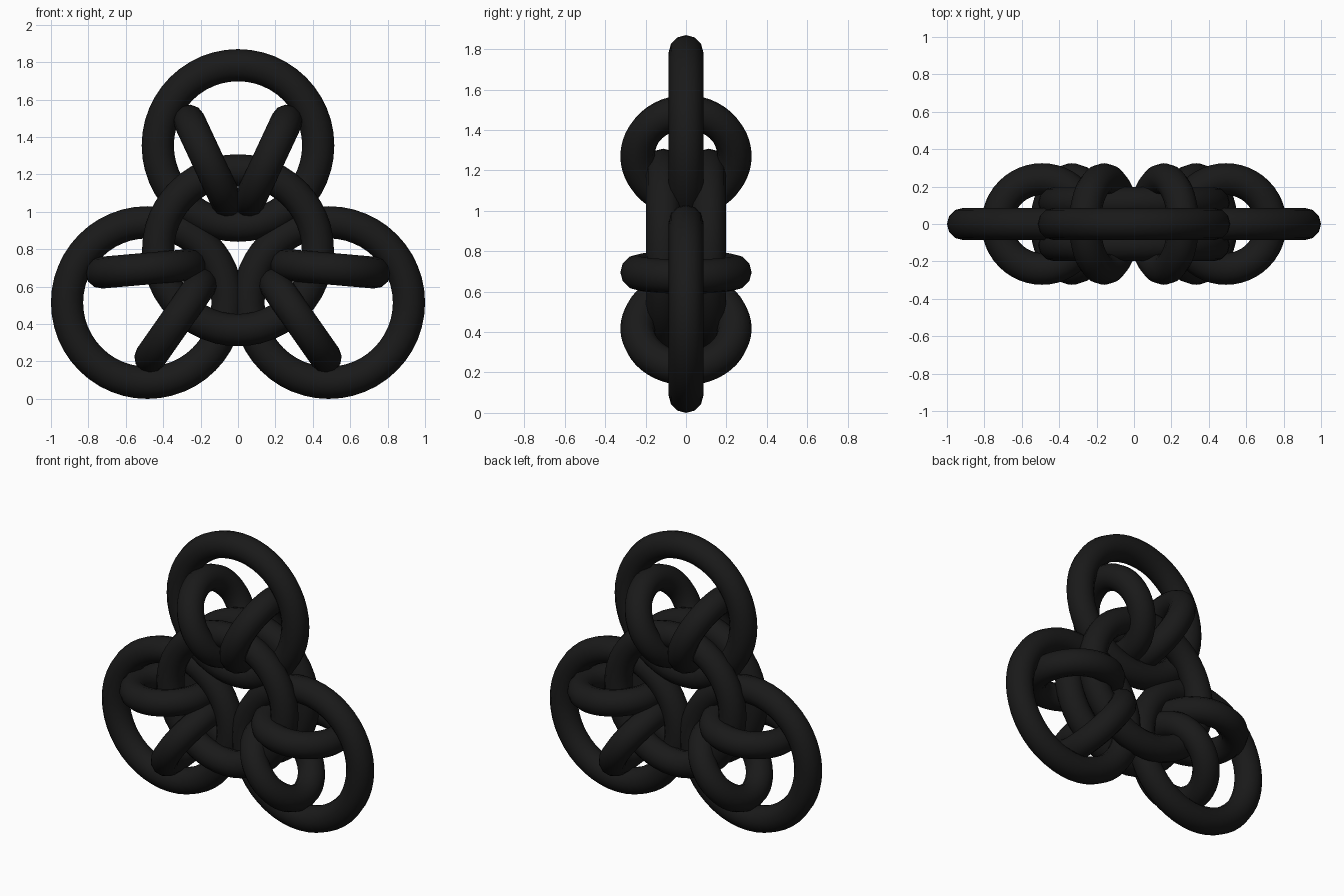
import bpy, math
from mathutils import Matrix, Vector

if "Cube" in bpy.data.objects:
    bpy.data.objects.remove(bpy.data.objects["Cube"])

MID_Z = 0.795          # height of the three-fold symmetry centre

black = bpy.data.materials.new("black")
black.diffuse_color = (0.01, 0.01, 0.01, 1)
black.use_nodes = True
black.node_tree.nodes["Principled BSDF"].inputs["Base Color"].default_value = black.diffuse_color


def ring(name, centre, axis, major, minor):
    """Torus whose hole points along axis."""
    bpy.ops.mesh.primitive_torus_add(major_radius=major, minor_radius=minor,
                                     major_segments=48, minor_segments=12)
    ob = bpy.context.object
    ob.name = name
    rot = Vector((0, 0, 1)).rotation_difference(Vector(axis)).to_matrix().to_4x4()
    ob.matrix_world = Matrix.Translation(centre) @ rot
    ob.data.materials.append(black)
    bpy.ops.object.shade_smooth()
    return ob


def polar(radius, degrees):
    a = math.radians(degrees)
    return (radius * math.cos(a), 0, MID_Z + radius * math.sin(a))


# Pair of centre rings, side by side in depth
for y in (-0.113, 0.113):
    ring("centre_ring", (0, y, MID_Z), (0, 1, 0), 0.427, 0.086)

for turn in (90, 210, 330):
    # Large outer ring
    ring("outer_ring", polar(0.56, turn), (0, 1, 0), 0.429, 0.086)
    # Two small linking rings, standing across the large ones
    for side in (-1, 1):
        lean = math.radians(turn + side * 25)
        axis = (-math.sin(lean), 0, math.cos(lean))
        # the link lies along its lean direction, so its hole faces across it
        ring("link_ring", polar(0.502, turn + side * 18.6), axis, 0.24, 0.085)
